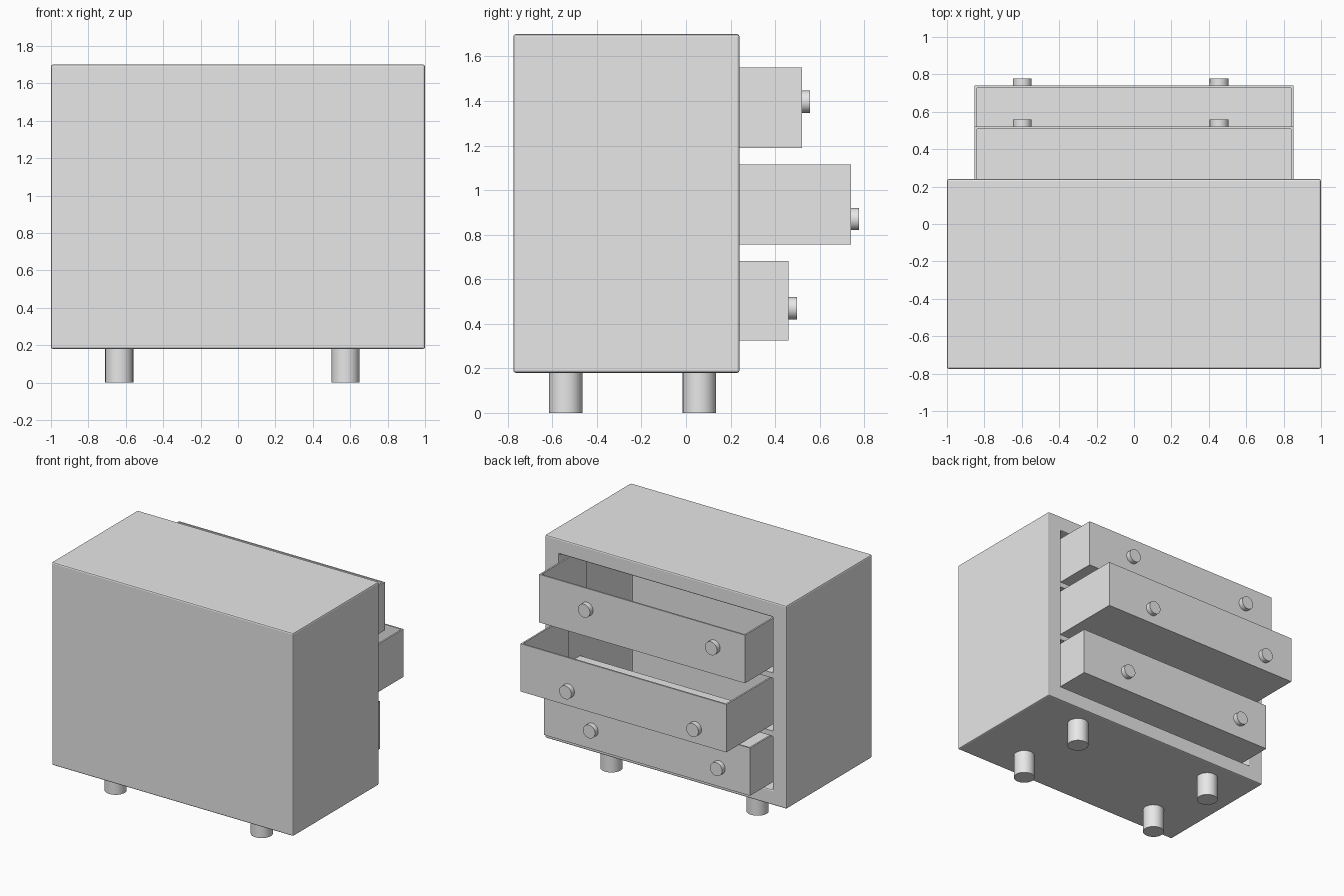
import bpy
import bmesh
from mathutils import Matrix, Vector

default_cube = bpy.data.objects.get("Cube")
if default_cube:
    bpy.data.objects.remove(default_cube)

GREY = (0.8, 0.8, 0.8, 1.0)
grey = bpy.data.materials.new("plain_grey")
grey.use_nodes = True
grey.diffuse_color = GREY
grey.node_tree.nodes["Principled BSDF"].inputs["Base Color"].default_value = GREY


def finish(name, bm):
    bmesh.ops.recalc_face_normals(bm, faces=bm.faces)
    mesh = bpy.data.meshes.new(name)
    bm.to_mesh(mesh)
    bm.free()
    mesh.materials.append(grey)
    obj = bpy.data.objects.new(name, mesh)
    bpy.context.collection.objects.link(obj)
    return obj


def add_box(bm, low, high):
    low, high = Vector(low), Vector(high)
    matrix = Matrix.Translation((low + high) / 2) @ Matrix.Diagonal((*(high - low), 1))
    return bmesh.ops.create_cube(bm, size=1, matrix=matrix)


def cylinder(name, centre, radius, depth, along_y=False):
    bm = bmesh.new()
    matrix = Matrix.Translation(centre)
    if along_y:
        matrix = matrix @ Matrix.Rotation(1.5708, 4, "X")
    bmesh.ops.create_cone(bm, cap_ends=True, segments=32, radius1=radius,
                          radius2=radius, depth=depth, matrix=matrix)
    obj = finish(name, bm)
    bpy.ops.object.select_all(action="DESELECT")
    obj.select_set(True)
    bpy.context.view_layer.objects.active = obj
    bpy.ops.object.shade_smooth_by_angle()


FACE_Y = 0.24

# Cabinet shell with a single recess on the drawer side
bm = bmesh.new()
add_box(bm, (-1, -0.775, 0.18), (1, FACE_Y, 1.7))
bm.normal_update()
opening = max(bm.faces, key=lambda f: f.normal.y)
bmesh.ops.inset_region(bm, faces=[opening], thickness=0.115, use_even_offset=True)
recess = bmesh.ops.extrude_face_region(bm, geom=[opening])
bmesh.ops.delete(bm, geom=[opening], context="FACES_ONLY")
bmesh.ops.translate(bm, vec=(0, -0.87, 0),
                    verts=[v for v in recess["geom"] if isinstance(v, bmesh.types.BMVert)])
cabinet = finish("cabinet", bm)
bevel = cabinet.modifiers.new("soft_edges", "BEVEL")
bevel.width = 0.01
bevel.segments = 2

# Rails between the drawers
for label, top in (("upper", 1.165), ("lower", 0.73)):
    bm = bmesh.new()
    add_box(bm, (-0.89, -0.01, top - 0.04), (0.89, FACE_Y - 0.01, top))
    finish(label + "_rail", bm)

# Thin-walled drawers, open at the top and back, each with two knobs
HALF, WALL, DEPTH = 0.852, 0.012, 0.55
for label, front, base, top, knob_z in (
        ("top", 0.52, 1.19, 1.55, 1.397),
        ("middle", 0.74, 0.757, 1.115, 0.87),
        ("bottom", 0.46, 0.325, 0.682, 0.47)):
    back = front - DEPTH
    bm = bmesh.new()
    add_box(bm, (-HALF, back, base), (HALF, front, base + WALL))
    add_box(bm, (-HALF, front - WALL, base), (HALF, front, top))
    for side in (-1, 1):
        inner, outer = side * (HALF - WALL), side * HALF
        add_box(bm, (min(inner, outer), back, base), (max(inner, outer), front, top))
    finish(label + "_drawer", bm)
    for side, x in (("right", -0.597), ("left", 0.455)):
        cylinder(f"{label}_drawer_{side}_knob", (x, front + 0.015, knob_z), 0.05, 0.045, True)

# Legs
for side, x in (("right", -0.635), ("left", 0.575)):
    for end, y in (("front", -0.54), ("back", 0.06)):
        cylinder(f"{end}_{side}_leg", (x, y, 0.095), 0.075, 0.19)
